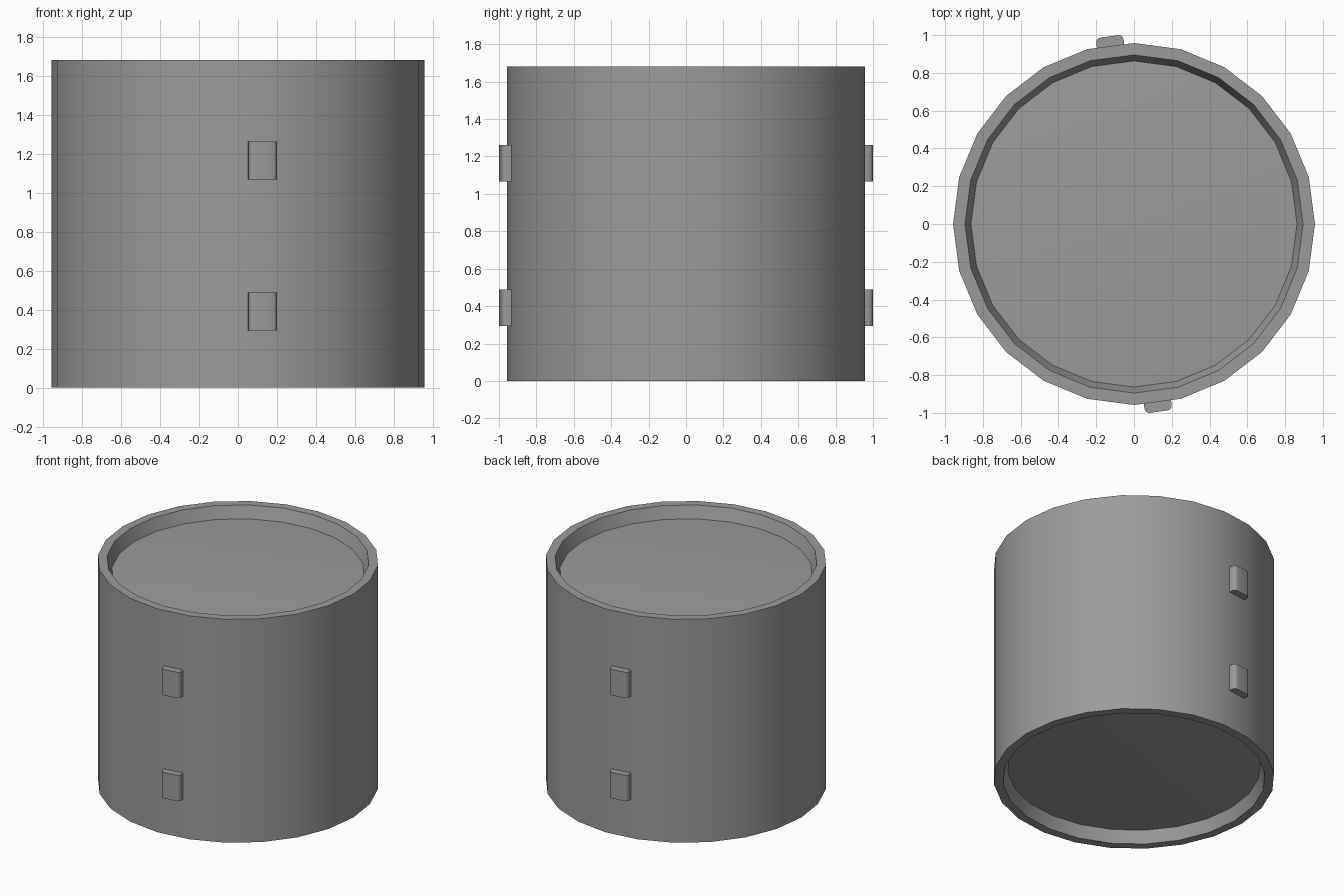
import bpy, bmesh, math
from mathutils import Matrix

if "Cube" in bpy.data.objects:
    bpy.data.objects.remove(bpy.data.objects["Cube"])

SIDES, HEIGHT, RADIUS = 24, 1.68, 0.958
DOME = 0.05  # rise of the end panels

grey = bpy.data.materials.new("mid grey")
grey.diffuse_color = (0.33, 0.33, 0.33, 1)
grey.use_nodes = True
grey.node_tree.nodes["Principled BSDF"].inputs["Base Color"].default_value = grey.diffuse_color


def finish(bm, name):
    bmesh.ops.recalc_face_normals(bm, faces=bm.faces)
    mesh = bpy.data.meshes.new(name)
    bm.to_mesh(mesh)
    bm.free()
    mesh.materials.append(grey)
    obj = bpy.data.objects.new(name, mesh)
    bpy.context.collection.objects.link(obj)
    bpy.ops.object.select_all(action='DESELECT')
    obj.select_set(True)
    bpy.context.view_layer.objects.active = obj
    bpy.ops.object.shade_smooth_by_angle(angle=math.radians(30))
    return obj


# Drum: lathed profile (radius, z) with a tapered recess at both ends
profile = [(0.863, 0.09), (0.895, 0), (RADIUS, 0),
           (RADIUS, HEIGHT), (0.895, HEIGHT), (0.863, HEIGHT - 0.09)]
bm = bmesh.new()
rings = []
for r, z in profile:
    rings.append([bm.verts.new((r * math.cos(math.tau * i / SIDES),
                                r * math.sin(math.tau * i / SIDES), z))
                  for i in range(SIDES)])
for a, b in zip(rings, rings[1:]):
    for i in range(SIDES):
        j = (i + 1) % SIDES
        bm.faces.new((a[i], a[j], b[j], b[i]))
# Shallow domed end panels
for ring, z in ((rings[0], 0.09 - DOME), (rings[-1], HEIGHT - 0.09 + DOME)):
    tip = bm.verts.new((0, 0, z))
    for i in range(SIDES):
        bm.faces.new((ring[i], ring[(i + 1) % SIDES], tip))
finish(bm, "drum")


# Lugs: small blocks with rounded outer upright edges, flat on one facet
def lug(name, angle, z):
    inner, outer, half_w, h = 0.935, 1.002, 0.073, 0.195
    bm = bmesh.new()
    bmesh.ops.create_cube(bm, size=1)
    bmesh.ops.scale(bm, vec=(outer - inner, half_w * 2, h), verts=bm.verts)
    bmesh.ops.translate(bm, vec=((inner + outer) / 2, 0, z), verts=bm.verts)
    edges = [e for e in bm.edges
             if all(v.co.x > outer - 0.01 for v in e.verts)
             and abs(e.verts[0].co.z - e.verts[1].co.z) > 0.1]
    bmesh.ops.bevel(bm, geom=edges, offset=0.026, segments=4, profile=0.5,
                    affect='EDGES')
    bm.transform(Matrix.Rotation(math.radians(angle), 4, 'Z'))
    finish(bm, name)


for side, angle in (("front", -82.5), ("back", 97.5)):
    for level, z in (("lower", 0.39), ("upper", 1.165)):
        lug(f"{side}_{level}_lug", angle, z)
